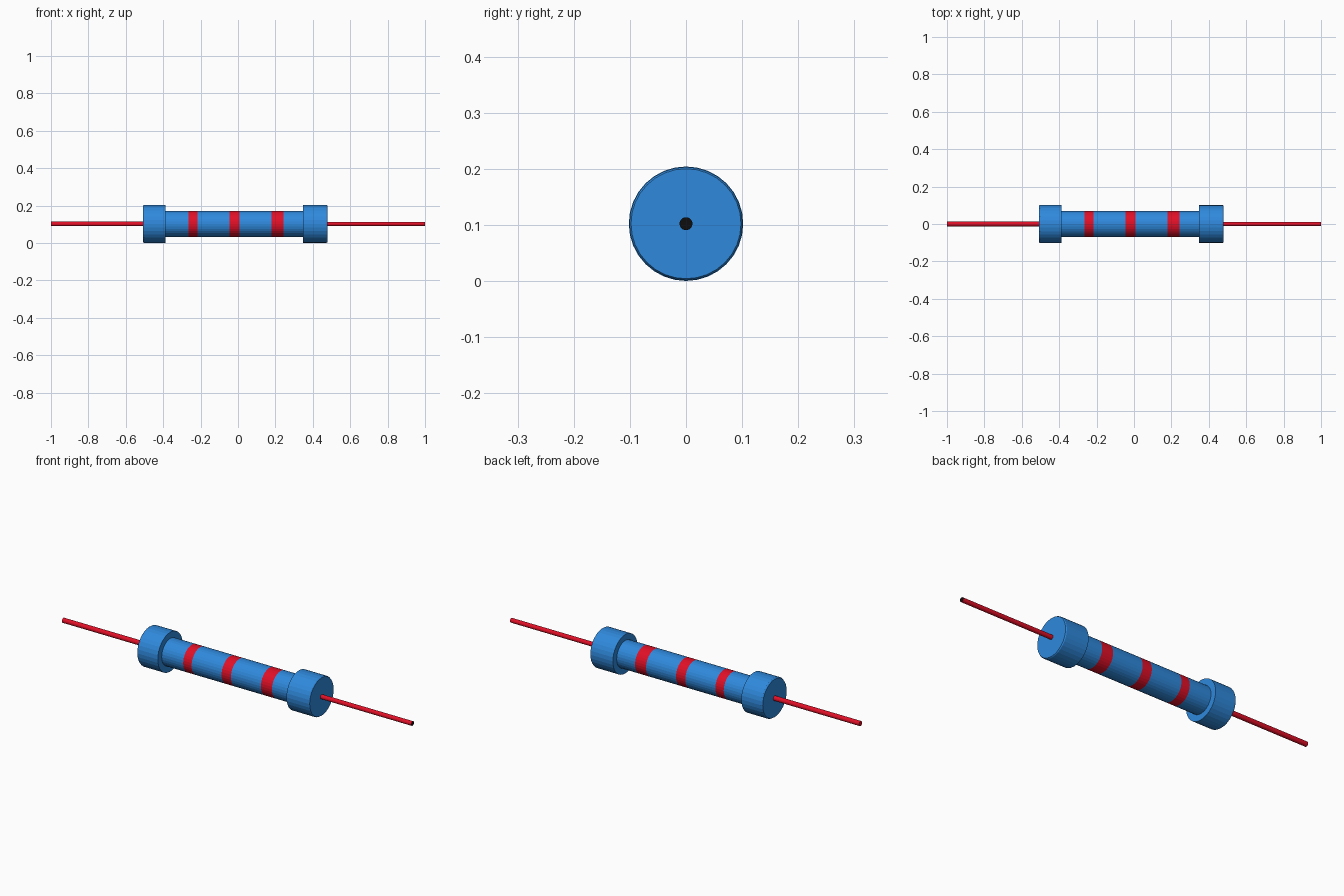
import bpy, bmesh, math

if "Cube" in bpy.data.objects:
    bpy.data.objects.remove(bpy.data.objects["Cube"])

SIDES = 32
AXIS_Z = 0.102


def material(name, rgb):
    m = bpy.data.materials.new(name)
    m.diffuse_color = (*rgb, 1)
    m.use_nodes = True
    m.node_tree.nodes["Principled BSDF"].inputs["Base Color"].default_value = m.diffuse_color
    return m


BLUE = material("blue", (0.028, 0.25, 0.72))
RED = material("red", (0.75, 0.005, 0.02))
BLACK = material("black", (0.004, 0.004, 0.004))


def lathe(name, profile, mats, pick=lambda c, n: 0):
    """Spin (x, radius) points around the x axis and close both ends."""
    bm = bmesh.new()
    rings = []
    for x, r in profile:
        angles = [2 * math.pi * i / SIDES for i in range(SIDES)]
        rings.append([bm.verts.new((x, r * math.sin(a), AXIS_Z + r * math.cos(a))) for a in angles])
    for a, b in zip(rings, rings[1:]):
        for i in range(SIDES):
            j = (i + 1) % SIDES
            bm.faces.new((a[i], a[j], b[j], b[i]))
    bm.faces.new(rings[0])
    bm.faces.new(rings[-1])
    bmesh.ops.recalc_face_normals(bm, faces=bm.faces)
    for f in bm.faces:
        f.material_index = pick(f.calc_center_median(), f.normal)
    mesh = bpy.data.meshes.new(name)
    bm.to_mesh(mesh)
    bm.free()
    for m in mats:
        mesh.materials.append(m)
    obj = bpy.data.objects.new(name, mesh)
    bpy.context.collection.objects.link(obj)
    return obj


# Body tube with three colour bands cut into it
BANDS = [(-0.265, -0.217), (-0.045, 0.008), (0.18, 0.243)]
cuts = [-0.40] + [x for band in BANDS for x in band] + [0.36]
lathe("body", [(x, 0.07) for x in cuts], [BLUE, RED],
      lambda c, n: int(abs(n.x) < 0.5 and any(a < c.x < b for a, b in BANDS)))

# End caps, slightly chamfered on the outer rim
lathe("left_cap", [(-0.508, 0.098), (-0.502, 0.102), (-0.388, 0.102)], [BLUE])
lathe("right_cap", [(0.348, 0.101), (0.474, 0.101), (0.479, 0.098)], [BLUE])

# Wire leads, the right one with a dark tip face
lathe("left_lead", [(-1.0, 0.0125), (-0.49, 0.0125)], [RED])
lathe("right_lead", [(0.46, 0.0115), (1.0, 0.0115)], [RED, BLACK],
      lambda c, n: int(n.x > 0.9))
